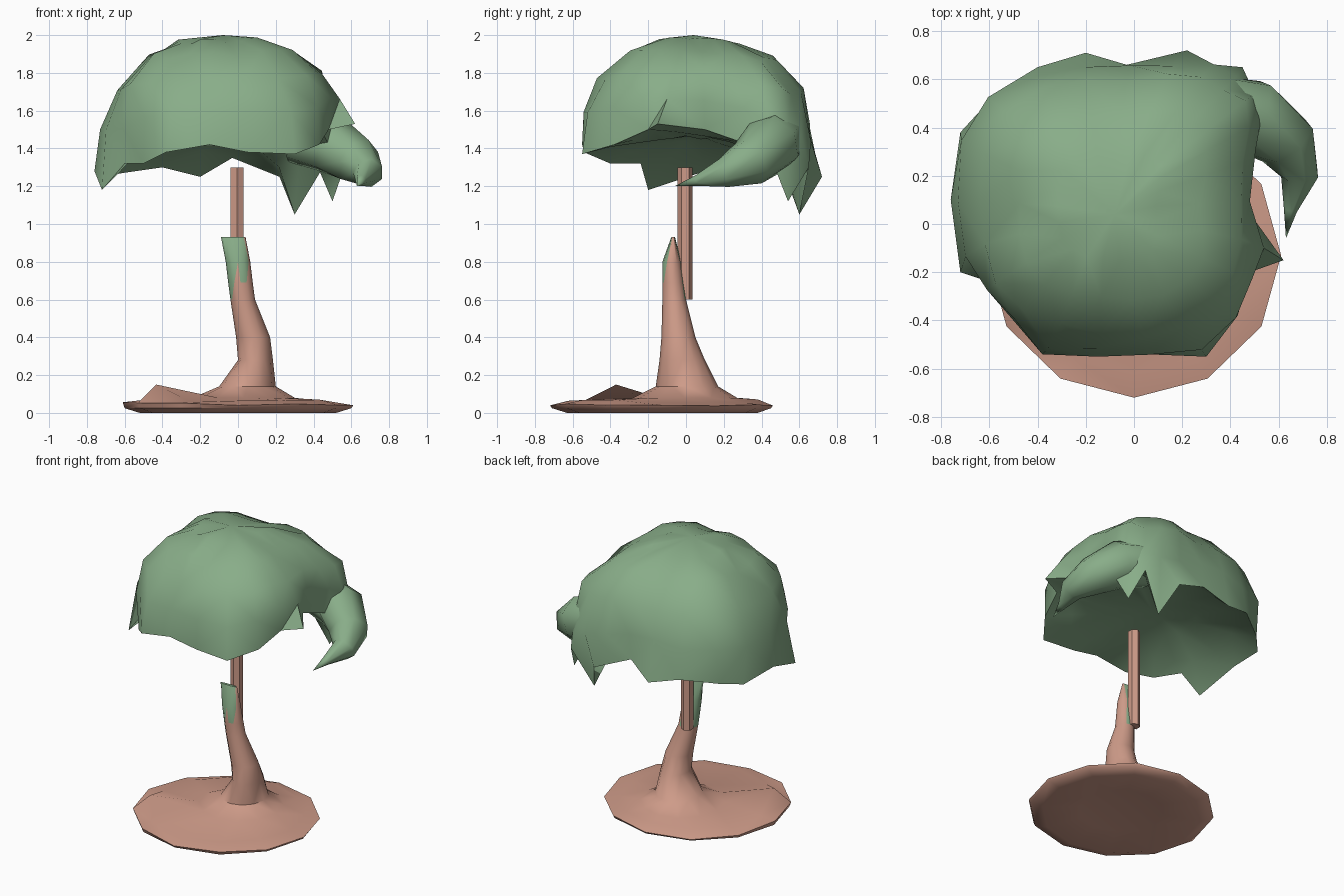
import bpy, bmesh, math, random
from mathutils import Vector

if "Cube" in bpy.data.objects:
    bpy.data.objects.remove(bpy.data.objects["Cube"])

random.seed(4)


def material(name, rgb):
    m = bpy.data.materials.new(name)
    m.diffuse_color = (*rgb, 1)
    m.use_nodes = True
    m.node_tree.nodes["Principled BSDF"].inputs["Base Color"].default_value = m.diffuse_color
    return m


GREEN = material("leaf green", (0.25, 0.42, 0.25))
BROWN = material("bark brown", (0.62, 0.33, 0.25))


def loft(name, rings, mats, start_tip=None, end_tip=None, rule=None, angle=50):
    """Skin rings of points; tips close an end with a fan; rule picks green faces."""
    bm = bmesh.new()
    vr = [[bm.verts.new(p) for p in r] for r in rings]
    n = len(vr[0])
    for a, b in zip(vr, vr[1:]):
        for i in range(n):
            j = (i + 1) % n
            bm.faces.new((a[i], a[j], b[j], b[i]))
    for ring, tip, flip in ((vr[0], start_tip, True), (vr[-1], end_tip, False)):
        if tip is not None:
            t = bm.verts.new(tip)
            for i in range(n):
                j = (i + 1) % n
                bm.faces.new((ring[j], ring[i], t) if flip else (ring[i], ring[j], t))
    bmesh.ops.triangulate(bm, faces=bm.faces[:])
    bm.normal_update()
    if rule:
        for f in bm.faces:
            f.material_index = int(rule(f.calc_center_median(), f.normal))
    me = bpy.data.meshes.new(name)
    bm.to_mesh(me)
    bm.free()
    for m in mats:
        me.materials.append(m)
    ob = bpy.data.objects.new(name, me)
    bpy.context.collection.objects.link(ob)
    bpy.ops.object.select_all(action='DESELECT')
    ob.select_set(True)
    bpy.context.view_layer.objects.active = ob
    bpy.ops.object.shade_smooth_by_angle(angle=math.radians(angle))
    return ob


# Ground mound flaring up into the leaning trunk: x0, x1, y0, y1, z of each ring
sections = [
    (-0.28, 0.28, -0.39, 0.14, 0.025), (-0.52, 0.52, -0.63, 0.38, 0.00),
    (-0.60, 0.60, -0.71, 0.45, 0.025), (-0.61, 0.61, -0.72, 0.46, 0.045),
    (-0.50, 0.50, -0.62, 0.38, 0.06), (-0.24, 0.30, -0.28, 0.27, 0.08),
    (-0.10, 0.20, -0.16, 0.17, 0.14), (0.00, 0.185, -0.14, 0.10, 0.28),
    (-0.01, 0.17, -0.13, 0.05, 0.40), (-0.04, 0.09, -0.125, 0.00, 0.60),
    (-0.052, 0.078, -0.125, -0.012, 0.69), (-0.065, 0.065, -0.125, -0.025, 0.80),
    (-0.09, 0.04, -0.078, -0.058, 0.93)]
rings = []
for k, (x0, x1, y0, y1, z) in enumerate(sections):
    ring = []
    for i in range(12):
        a = math.tau * i / 12
        p = Vector(((x0 + x1) / 2 + (x1 - x0) / 2 * math.cos(a),
                    (y0 + y1) / 2 + (y1 - y0) / 2 * math.sin(a), z))
        if k in (3, 4):
            p.z += random.uniform(-0.01, 0.013)
        if k == 4 and i == 7:          # small hump at the front left
            p.z = 0.15
        ring.append(p)
    rings.append(ring)


def mossy(c, n):
    """Green top of the trunk, with brown wedges rising at the front and right."""
    axis = 0.025 - (c.z - 0.6) * 0.15
    front = n.y < -0.5 and abs(c.x - axis) < (0.80 - c.z) * 0.3
    right = n.x > 0.3 and abs(c.y + 0.065) < (0.97 - c.z) * 0.2
    return c.z > 0.6 and not front and not right


loft("ground_and_trunk", rings, [BROWN, GREEN], start_tip=(0, -0.12, 0.035),
     end_tip=(-0.025, -0.068, 0.93), rule=mossy)

# Upright hexagonal pole behind the trunk
hexagon = [(-0.005 + 0.04 * math.cos(math.radians(30 + 60 * i)),
            -0.005 + 0.04 * math.sin(math.radians(30 + 60 * i))) for i in range(6)]
loft("upper_trunk", [[(x, y, z) for x, y in hexagon] for z in (0.6, 1.3)], [BROWN],
     start_tip=(-0.005, -0.005, 0.6), end_tip=(-0.005, -0.005, 1.3), angle=30)

# Leaf canopy: ragged dome above this rim, with a shallow hollow underneath
rim = [Vector(p) for p in (
    (0.44, 0.10, 1.50), (0.48, 0.33, 1.42), (0.58, 0.45, 1.35), (0.50, 0.54, 1.12),
    (0.45, 0.65, 1.30), (0.30, 0.60, 1.05), (0.22, 0.72, 1.25), (-0.03, 0.66, 1.35),
    (-0.20, 0.71, 1.25), (-0.40, 0.65, 1.30), (-0.61, 0.50, 1.27), (-0.72, 0.38, 1.25),
    (-0.76, 0.10, 1.28), (-0.72, -0.20, 1.18), (-0.60, -0.24, 1.32), (-0.50, -0.40, 1.32),
    (-0.38, -0.54, 1.38), (-0.15, -0.55, 1.42), (0.05, -0.54, 1.38), (0.30, -0.55, 1.37),
    (0.43, -0.38, 1.42), (0.48, -0.20, 1.50), (0.62, -0.15, 1.53))]
N = len(rim)
center = Vector((-0.12, 0.06, 0))


def raised(points, scale, top, t, jitter, square=0.0):
    """Shrink a ring towards the centre, move it a fraction t towards height top
    and push its diagonals out by the factor square."""
    out = []
    for p in points:
        d = p - center
        a = math.atan2(d.y, d.x)
        s = scale * (1 + random.uniform(-jitter, jitter) + square * math.sin(2 * a) ** 2)
        out.append(Vector((center.x + d.x * s, center.y + d.y * s,
                           p.z + (top - p.z) * t + random.uniform(-jitter, jitter) / 2)))
    return out


def relaxed(points):
    return [(points[i - 1] + 2 * points[i] + points[(i + 1) % N]) / 4 for i in range(N)]


soft = relaxed(rim)
softer = relaxed(relaxed(soft))
canopy = [raised(softer, 0.45, 1.46, 0.9, 0.03), raised(soft, 0.80, 1.46, 0.5, 0.04), rim,
          raised(soft, 0.96, 2.0, 0.33, 0.03, 0.06), raised(softer, 0.87, 2.0, 0.62, 0.03, 0.09),
          raised(softer, 0.62, 2.0, 0.84, 0.04, 0.12), raised(softer, 0.34, 2.0, 0.95, 0.03, 0.12)]
loft("leaf_canopy", canopy, [GREEN], start_tip=(-0.1, 0.06, 1.47),
     end_tip=(-0.08, 0.04, 2.0), angle=60)

# Drooping lobe of leaves that curls round the right side
path = [((0.30, 0.48, 1.47), 0.15), ((0.49, 0.45, 1.42), 0.16), ((0.635, 0.34, 1.33), 0.13),
        ((0.69, 0.20, 1.27), 0.08), ((0.65, 0.06, 1.23), 0.03)]
pts = [Vector(p) for p, r in path]
lobe = []
for k, (p, r) in enumerate(path):
    d = pts[min(k + 1, len(pts) - 1)] - pts[max(k - 1, 0)]
    side = d.cross(Vector((0, 0, 1))).normalized()
    up = side.cross(d).normalized()
    lobe.append([pts[k] + (side * math.cos(math.tau * i / 7) + up * math.sin(math.tau * i / 7)) * r
                 for i in range(7)])
loft("drooping_leaf_lobe", lobe, [GREEN], end_tip=(0.63, -0.06, 1.20), angle=60)
